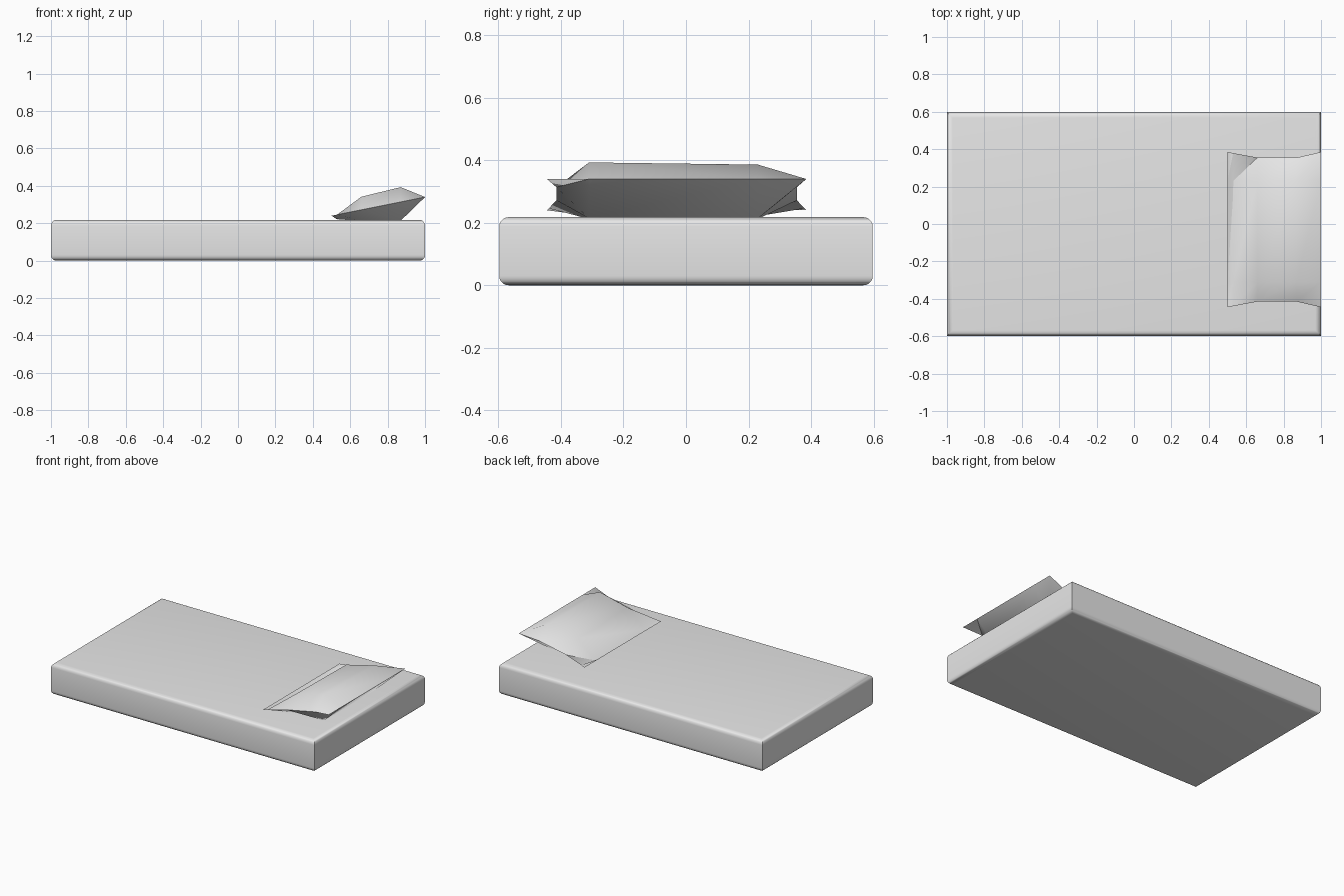
import bpy
import bmesh
from math import radians

default = bpy.data.objects.get("Cube")
if default:
    bpy.data.objects.remove(default, do_unlink=True)

# One plain fabric colour
fabric = bpy.data.materials.new("light_grey_fabric")
fabric.use_nodes = True
colour = (0.8, 0.8, 0.8, 1)
fabric.diffuse_color = colour
fabric.node_tree.nodes["Principled BSDF"].inputs["Base Color"].default_value = colour


def make_object(name, bm, angle):
    bmesh.ops.recalc_face_normals(bm, faces=bm.faces[:])
    mesh = bpy.data.meshes.new(name)
    bm.to_mesh(mesh)
    bm.free()
    mesh.materials.append(fabric)
    obj = bpy.data.objects.new(name, mesh)
    bpy.context.collection.objects.link(obj)
    bpy.ops.object.select_all(action="DESELECT")
    obj.select_set(True)
    bpy.context.view_layer.objects.active = obj
    bpy.ops.object.shade_smooth_by_angle(angle=radians(angle))
    return obj


# Mattress: slab with rounded top and bottom rims, sharp upright corners
bm = bmesh.new()
bmesh.ops.create_cube(bm, size=1)
for v in bm.verts:
    v.co.x *= 2
    v.co.y *= 1.195
    v.co.z = (v.co.z + 0.5) * 0.218
rims = [e for e in bm.edges if abs(e.verts[0].co.z - e.verts[1].co.z) < 0.01]
bmesh.ops.bevel(bm, geom=rims, offset=0.03, segments=5, profile=0.5, affect="EDGES")
make_object("mattress", bm, 40)

# Pillow: two puffed sheets sharing a pinched seam, tilted up at the head end
# Each row: x, sideways pinch, top height, bottom height
rows = [
    (0.50, 0.0, None, None),
    (0.53, 0.006, 0.228, 0.222),
    (0.66, 0.03, 0.342, 0.212),
    (0.87, 0.03, 0.393, 0.214),
    (1.00, 0.0, None, None),
]
columns = [-0.445, -0.31, 0.23, 0.385]
last_row, last_col = len(rows) - 1, len(columns) - 1

bm = bmesh.new()
seam = {}


def sheet(is_top):
    grid = {}
    for i, (x, pinch, top, bottom) in enumerate(rows):
        for j, y in enumerate(columns):
            on_seam = i in (0, last_row) or j in (0, last_col)
            if on_seam:
                if (i, j) not in seam:
                    inward = pinch if j == 0 else -pinch if j == last_col else 0
                    seam[i, j] = bm.verts.new((x, y + inward, 0.24 + 0.2 * (x - 0.5)))
                grid[i, j] = seam[i, j]
            else:
                # The back of the top sheet sags slightly
                z = top - (0.007 if j == 2 else 0) if is_top else bottom
                grid[i, j] = bm.verts.new((x, y, z))
    for i in range(last_row):
        for j in range(last_col):
            bm.faces.new([grid[i, j], grid[i + 1, j], grid[i + 1, j + 1], grid[i, j + 1]])


sheet(True)
sheet(False)
make_object("pillow", bm, 65)
